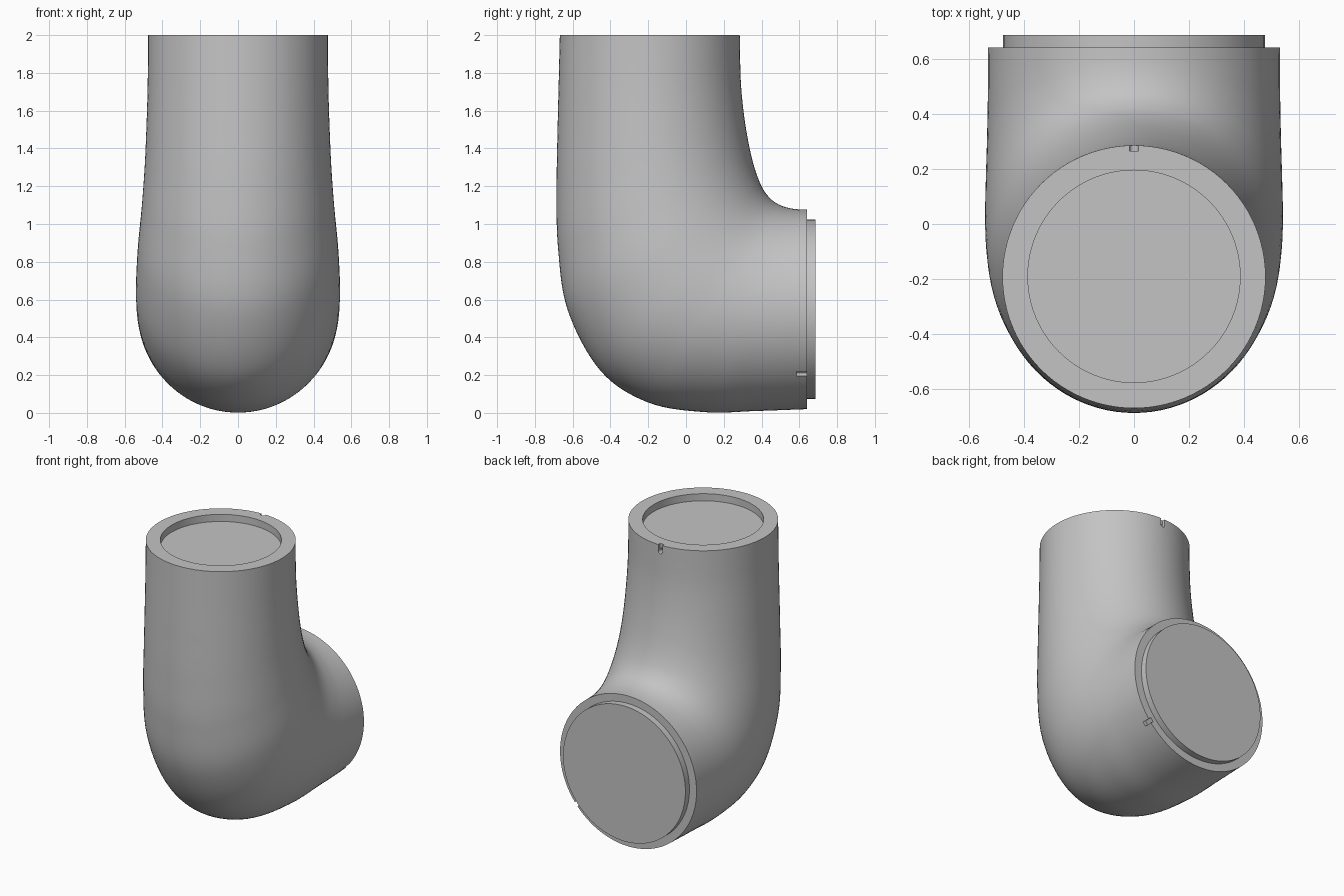
import bpy
import bmesh
from math import cos, sin, pi, radians
from mathutils import Vector, Matrix

cube = bpy.data.objects.get("Cube")
if cube:
    bpy.data.objects.remove(cube, do_unlink=True)

SEGMENTS = 96
STEPS = 8

grey = bpy.data.materials.new("plain grey")
grey.use_nodes = True
grey.diffuse_color = (0.55, 0.55, 0.55, 1)
grey.node_tree.nodes["Principled BSDF"].inputs["Base Color"].default_value = grey.diffuse_color


def make_object(name, bm):
    bmesh.ops.recalc_face_normals(bm, faces=bm.faces)
    mesh = bpy.data.meshes.new(name)
    bm.to_mesh(mesh)
    bm.free()
    mesh.materials.append(grey)
    obj = bpy.data.objects.new(name, mesh)
    bpy.context.collection.objects.link(obj)
    return obj


def cylinder(name, radius, depth, matrix, segments=SEGMENTS):
    bm = bmesh.new()
    bmesh.ops.create_cone(bm, cap_ends=True, segments=segments, radius1=radius,
                          radius2=radius, depth=depth, matrix=matrix)
    return make_object(name, bm)


def cut(target, cutter):
    mod = target.modifiers.new("cut", "BOOLEAN")
    mod.operation = "DIFFERENCE"
    mod.solver = "EXACT"
    mod.object = cutter
    cutter.hide_render = True
    bpy.context.view_layer.objects.active = target
    bpy.ops.object.modifier_apply(modifier=mod.name)
    bpy.data.objects.remove(cutter, do_unlink=True)


def smooth_value(a, b, c, d, t):
    return 0.5 * (2 * b + (c - a) * t + (2 * a - 5 * b + 4 * c - d) * t * t
                  + (3 * b - a - 3 * c + d) * t ** 3)


# Elbow stations: outer bend (y, z), inner bend (y, z), half width
stations = [
    (-.668, 2.0, .285, 2.0, .477),
    (-.674, 1.75, .290, 1.76, .478),
    (-.680, 1.5, .308, 1.57, .484),
    (-.685, 1.2, .335, 1.41, .494),
    (-.678, .88, .365, 1.29, .510),
    (-.625, .54, .40, 1.20, .530),
    (-.45, .22, .435, 1.147, .540),
    (-.2, .055, .475, 1.112, .538),
    (.1, .004, .525, 1.09, .533),
    (.37, .01, .58, 1.079, .53),
    (.64, .02, .64, 1.076, .53),
]


def loft_elbow():
    bm = bmesh.new()
    rows = []
    last = len(stations) - 1
    for i in range(last):
        near = [stations[max(0, min(last, i + k))] for k in (-1, 0, 1, 2)]
        for s in range(STEPS):
            rows.append([smooth_value(*v, s / STEPS) for v in zip(*near)])
    rows.append(stations[-1])
    rings = []
    for oy, oz, iy, iz, width in rows:
        outer, inner = Vector((0, oy, oz)), Vector((0, iy, iz))
        mid, half = (outer + inner) / 2, (inner - outer) / 2
        ring = []
        for k in range(SEGMENTS):
            a = 2 * pi * k / SEGMENTS
            ring.append(bm.verts.new(mid + half * cos(a) + Vector((width * sin(a), 0, 0))))
        rings.append(ring)
    for r, q in zip(rings, rings[1:]):
        for k in range(SEGMENTS):
            n = (k + 1) % SEGMENTS
            bm.faces.new((r[k], r[n], q[n], q[k]))
    bm.faces.new(rings[0])
    bm.faces.new(rings[-1])
    return make_object("elbow_body", bm)


body = loft_elbow()

# Shallow round socket in the top
cut(body, cylinder("socket_cutter", .385, .1, Matrix.Translation((0, -.19, 2.0))))

# Round-ended locating notches in both rims
cut(body, cylinder("top_notch_cutter", .016, .08,
                   Matrix.Translation((0, .285, 1.955)) @ Matrix.Rotation(pi / 2, 4, "X"), 24))


def slot(name, location, size, turn):
    bm = bmesh.new()
    bmesh.ops.create_cube(bm, size=1, matrix=Matrix.Translation(location)
                          @ turn @ Matrix.Diagonal((*size, 1)))
    return make_object(name, bm)


cut(body, slot("top_slot_cutter", (0, .295, 1.99), (.032, .06, .07), Matrix.Identity(4)))
angle = radians(40)
cut(body, slot("side_slot_cutter", (.53 * cos(angle), .625, .548 - .53 * sin(angle)),
               (.05, .08, .03), Matrix.Rotation(angle, 4, "Y")))

# Raised round plug on the back opening
plug = cylinder("back_plug", .475, .065,
                Matrix.Translation((0, .6525, .548)) @ Matrix.Rotation(pi / 2, 4, "X"))

for obj in (body, plug):
    bpy.ops.object.select_all(action="DESELECT")
    obj.select_set(True)
    bpy.context.view_layer.objects.active = obj
    bpy.ops.object.shade_smooth_by_angle(angle=radians(30))
